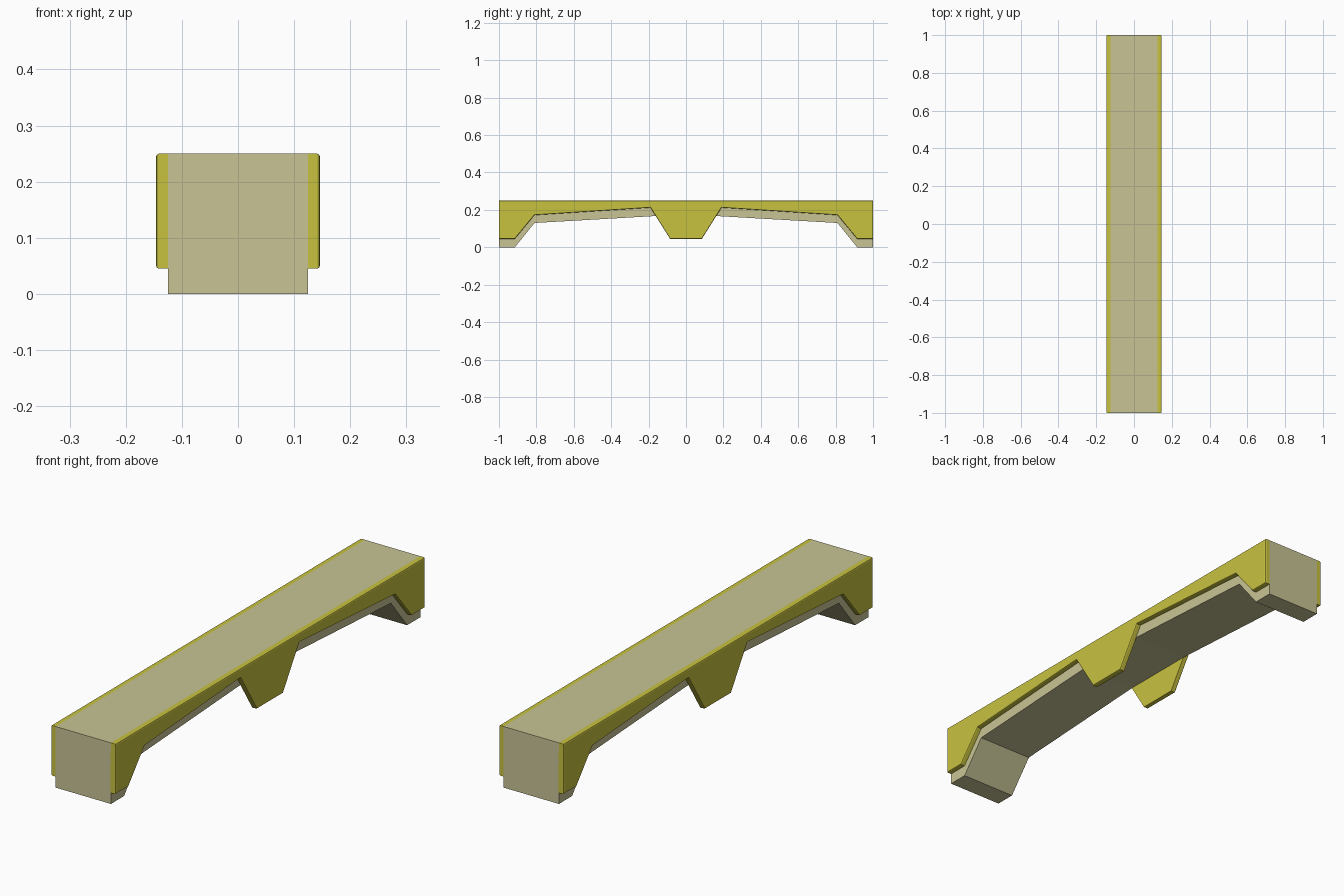
import bpy, bmesh

if "Cube" in bpy.data.objects:
    bpy.data.objects.remove(bpy.data.objects["Cube"])


def material(name, color):
    m = bpy.data.materials.new(name)
    m.diffuse_color = color
    m.use_nodes = True
    m.node_tree.nodes["Principled BSDF"].inputs["Base Color"].default_value = m.diffuse_color
    return m


def extrude_profile(name, half, x0, x1, mat, bevel=0.0):
    """Mirror a half profile (y >= 0) across y, extrude from x0 to x1, bevel the x1 outline."""
    pts = half + [(-y, z) for y, z in reversed(half) if y > 0]
    bm = bmesh.new()
    face = bm.faces.new([bm.verts.new((x0, y, z)) for y, z in pts])
    ext = bmesh.ops.extrude_face_region(bm, geom=[face], use_keep_orig=True)
    for v in ext["geom"]:
        if isinstance(v, bmesh.types.BMVert):
            v.co.x = x1
    bmesh.ops.recalc_face_normals(bm, faces=bm.faces)
    if bevel:
        outer = [e for e in bm.edges if all(abs(v.co.x - x1) < 1e-5 for v in e.verts)]
        bmesh.ops.bevel(bm, geom=outer, offset=bevel, segments=2,
                        profile=0.5, affect='EDGES')
    me = bpy.data.meshes.new(name)
    bm.to_mesh(me)
    bm.free()
    me.materials.append(mat)
    ob = bpy.data.objects.new(name, me)
    bpy.context.collection.objects.link(ob)
    return ob


beige = material("beige", (0.58, 0.55, 0.30, 1))
yellow = material("yellow", (0.58, 0.54, 0.05, 1))

# Arched core beam with a foot at each end
core = [(0.165, 0.167), (0.81, 0.13), (0.915, 0.0), (1.0, 0.0), (1.0, 0.25)]
extrude_profile("core_beam", core, -0.125, 0.125, beige)

# Side panels with a tapered tab hanging at the middle
panel = [(0.085, 0.045), (0.19, 0.212), (0.81, 0.172), (0.915, 0.045),
         (1.0, 0.045), (1.0, 0.25)]
for side, s in (("left", -1), ("right", 1)):
    extrude_profile(side + "_side_panel", panel, s * 0.124, s * 0.146, yellow, 0.005)
